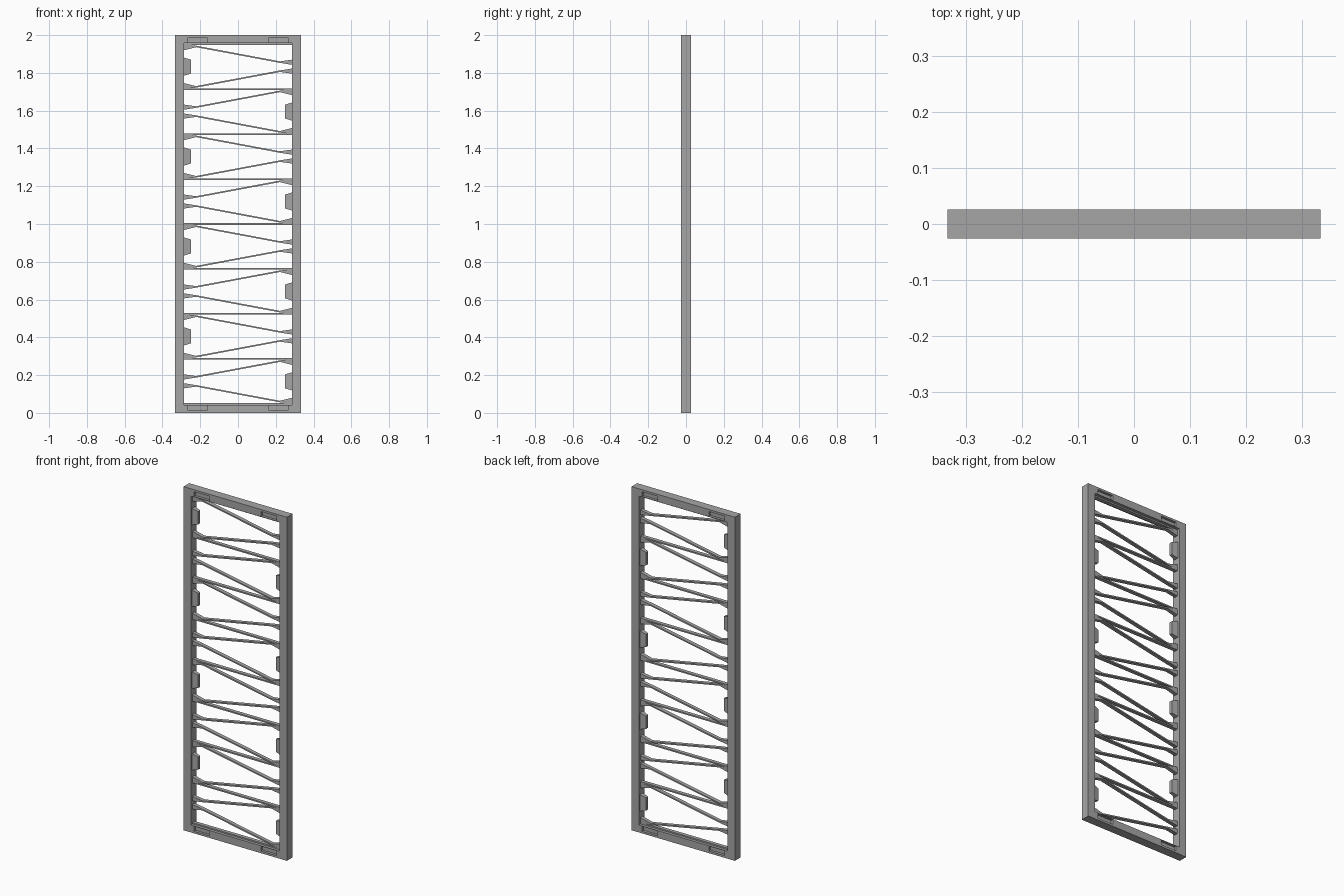
import bpy
import bmesh

if "Cube" in bpy.data.objects:
    bpy.data.objects.remove(bpy.data.objects["Cube"])

GREY = (0.38, 0.38, 0.38, 1)
grey = bpy.data.materials.new("plain_grey")
grey.use_nodes = True
grey.diffuse_color = GREY
grey.node_tree.nodes["Principled BSDF"].inputs["Base Color"].default_value = GREY

HALF_W, INNER_W = 0.333, 0.286   # outer and inner half widths
HALF_D, ROD_D = 0.026, 0.011     # half depths of frame and lattice
RAIL, BAY, BAYS = 0.043, 0.238, 8
ROD = 0.004                      # half thickness of a rod
FLARE = 0.222                    # where the rods meet their flared ends


def prism(bm, outline, y0, y1):
    """Extrude an x-z outline from y0 to y1."""
    face = bm.faces.new([bm.verts.new((x, y0, z)) for x, z in outline])
    new = bmesh.ops.extrude_face_region(bm, geom=[face])["geom"]
    verts = [v for v in new if isinstance(v, bmesh.types.BMVert)]
    bmesh.ops.translate(bm, verts=verts, vec=(0, y1 - y0, 0))


def box(bm, x0, x1, z0, z1, y0, y1):
    prism(bm, [(x0, z0), (x1, z0), (x1, z1), (x0, z1)], y0, y1)


def finish(bm, name):
    bmesh.ops.recalc_face_normals(bm, faces=bm.faces)
    mesh = bpy.data.meshes.new(name)
    bm.to_mesh(mesh)
    bm.free()
    mesh.materials.append(grey)
    obj = bpy.data.objects.new(name, mesh)
    bpy.context.collection.objects.link(obj)
    return obj


# Outer frame, with the opening and the shallow rail pockets cut out
bm = bmesh.new()
box(bm, -HALF_W, HALF_W, 0, 2, -HALF_D, HALF_D)
frame = finish(bm, "frame")

bm = bmesh.new()
box(bm, -INNER_W, INNER_W, RAIL, 2 - RAIL, -0.1, 0.1)
for x in (-0.215, 0.215):
    for z in (0.026, 1.974):
        for y0, y1 in ((-0.1, -ROD_D), (ROD_D, 0.1)):
            box(bm, x - 0.05, x + 0.05, z - 0.014, z + 0.014, y0, y1)
cutter = finish(bm, "frame_cutter")
cutter.hide_render = True
cut = frame.modifiers.new("cut", "BOOLEAN")
cut.object = cutter
cut.solver = "EXACT"
bpy.context.view_layer.objects.active = frame
bpy.ops.object.modifier_apply(modifier="cut")
bpy.data.objects.remove(cutter)

# Level rods between the bays
bm = bmesh.new()
for i in range(BAYS + 1):
    z = 1 + (i - BAYS / 2) * BAY
    box(bm, -INNER_W, INNER_W, z - ROD, z + ROD, -ROD_D, ROD_D)
finish(bm, "level_rods")

# Sloping rods with flared ends, alternating side from bay to bay
bm = bmesh.new()
for i in range(BAYS):
    middle = 1 + (i + 0.5 - BAYS / 2) * BAY
    side = 1 if i % 2 == 0 else -1      # wall that carries the block
    for up in (-1, 1):
        outline = [(INNER_W, 0.118), (INNER_W, 0.087), (FLARE, 0.103),
                   (-FLARE, 0.020), (-INNER_W, 0.010), (-INNER_W, 0.037),
                   (-FLARE, 0.020 + 2 * ROD), (FLARE, 0.103 + 2 * ROD)]
        prism(bm, [(side * x, middle + up * z) for x, z in outline],
              -ROD_D, ROD_D)
finish(bm, "sloping_rods")

# Tapered stop blocks on the inner walls
bm = bmesh.new()
for i in range(BAYS):
    middle = 1 + (i + 0.5 - BAYS / 2) * BAY
    side = 1 if i % 2 == 0 else -1
    rings = []
    for x, h, d in ((INNER_W, 0.048, 0.014), (0.25, 0.037, 0.009)):
        rings.append([bm.verts.new((side * x, a * d, middle + b * h))
                      for a, b in ((-1, -1), (1, -1), (1, 1), (-1, 1))])
    for ring in rings:
        bm.faces.new(ring)
    for k in range(4):
        n = (k + 1) % 4
        bm.faces.new((rings[0][k], rings[0][n], rings[1][n], rings[1][k]))
finish(bm, "stop_blocks")
